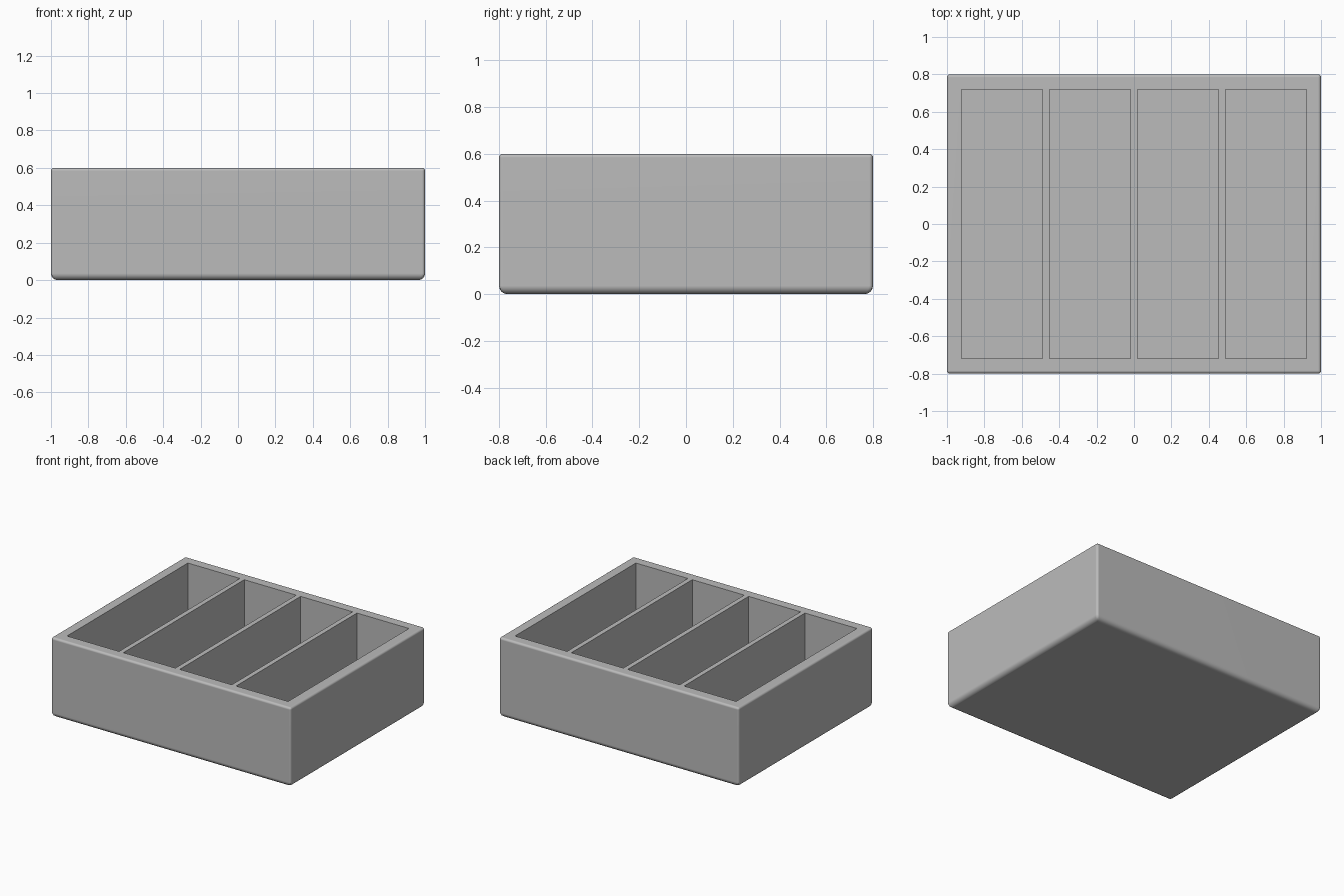
import bpy
import bmesh

cube = bpy.data.objects.get("Cube")
if cube:
    bpy.data.objects.remove(cube, do_unlink=True)

WIDTH, DEPTH, HEIGHT = 2.0, 1.6, 0.6
FLOOR = 0.08
CELLS, DIVIDER = 4, 0.036
INNER_X, INNER_Y = 0.922, 0.72

grey = bpy.data.materials.new("plain grey")
grey.use_nodes = True
colour = (0.5, 0.5, 0.5, 1)
grey.diffuse_color = colour
grey.node_tree.nodes["Principled BSDF"].inputs["Base Color"].default_value = colour


def add_box(name, low, high):
    """Axis-aligned box between two corners."""
    bm = bmesh.new()
    bmesh.ops.create_cube(bm, size=1)
    for v in bm.verts:
        v.co = [high[i] if v.co[i] > 0 else low[i] for i in range(3)]
    mesh = bpy.data.meshes.new(name)
    bm.to_mesh(mesh)
    bm.free()
    mesh.materials.append(grey)
    obj = bpy.data.objects.new(name, mesh)
    bpy.context.collection.objects.link(obj)
    return obj


# Tray body: generous rounding underneath, fine rounding elsewhere
tray = add_box("divided_tray", (-WIDTH / 2, -DEPTH / 2, 0), (WIDTH / 2, DEPTH / 2, HEIGHT))
weights = tray.data.attributes.new("bevel_weight_edge", "FLOAT", "EDGE")
for edge in tray.data.edges:
    at_base = all(tray.data.vertices[i].co.z < 0.01 for i in edge.vertices)
    weights.data[edge.index].value = 1.0 if at_base else 0.45
bevel = tray.modifiers.new("rounded edges", "BEVEL")
bevel.limit_method = "WEIGHT"
bevel.width = 0.036
bevel.segments = 4

# Four equal compartments hollowed out from above
cell = (2 * INNER_X - (CELLS - 1) * DIVIDER) / CELLS
cutters = []
for i in range(CELLS):
    x = -INNER_X + i * (cell + DIVIDER)
    cutter = add_box("compartment_cutter", (x, -INNER_Y, FLOOR), (x + cell, INNER_Y, HEIGHT + 0.1))
    cutter.hide_render = True
    cutters.append(cutter)
    cut = tray.modifiers.new("compartment", "BOOLEAN")
    cut.operation = "DIFFERENCE"
    cut.solver = "EXACT"
    cut.object = cutter

# Bake the cuts, then discard the cutters
bpy.context.view_layer.update()
graph = bpy.context.evaluated_depsgraph_get()
baked = bpy.data.meshes.new_from_object(tray.evaluated_get(graph))
tray.modifiers.clear()
tray.data = baked
for cutter in cutters:
    bpy.data.objects.remove(cutter, do_unlink=True)

# Smooth rounds, crisp compartment edges, flat walls
bpy.ops.object.select_all(action="DESELECT")
tray.select_set(True)
bpy.context.view_layer.objects.active = tray
bpy.ops.object.shade_smooth_by_angle()
normals = tray.modifiers.new("flat walls", "WEIGHTED_NORMAL")
normals.keep_sharp = True
